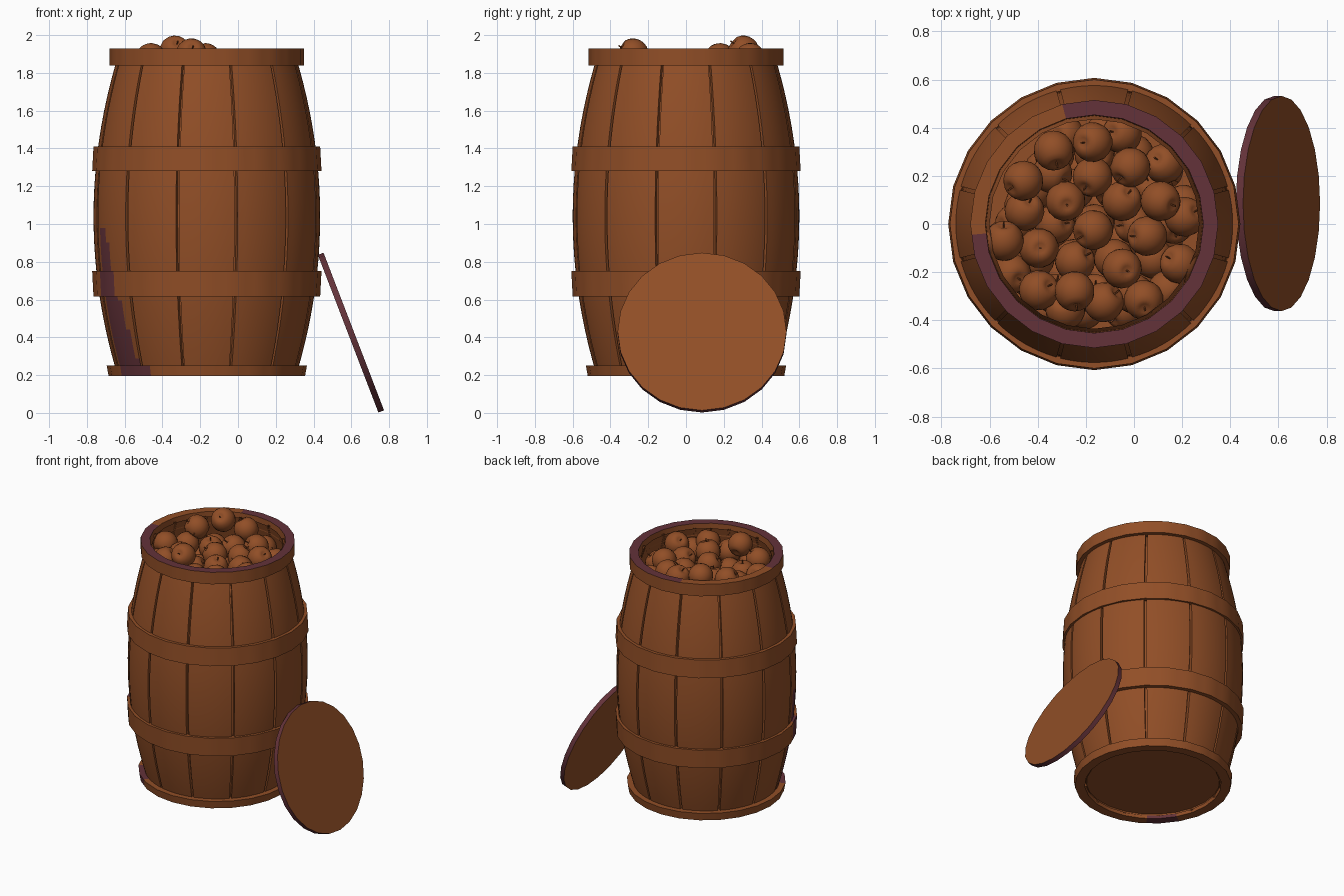
import bpy, bmesh, math, random
from mathutils import Vector, Matrix, Euler

if "Cube" in bpy.data.objects:
    bpy.data.objects.remove(bpy.data.objects["Cube"])

random.seed(4)
CX = -0.165  # barrel axis


def material(name, col):
    m = bpy.data.materials.new(name)
    m.diffuse_color = (*col, 1)
    m.use_nodes = True
    m.node_tree.nodes["Principled BSDF"].inputs["Base Color"].default_value = m.diffuse_color
    return m


BROWN = material("warm_brown", (0.285, 0.077, 0.020))
PURPLE = material("dark_plum", (0.125, 0.032, 0.041))


def finish(name, bm, rule=None, angle=32):
    """Turn a bmesh into an object; rule(face) gives the material index."""
    bmesh.ops.recalc_face_normals(bm, faces=bm.faces)
    bm.normal_update()
    for f in bm.faces:
        f.material_index = 1 if rule and rule(f) else 0
    me = bpy.data.meshes.new(name)
    bm.to_mesh(me)
    bm.free()
    me.materials.append(BROWN)
    me.materials.append(PURPLE)
    ob = bpy.data.objects.new(name, me)
    bpy.context.collection.objects.link(ob)
    bpy.ops.object.select_all(action='DESELECT')
    ob.select_set(True)
    bpy.context.view_layer.objects.active = ob
    bpy.ops.object.shade_smooth_by_angle(angle=math.radians(angle))
    return ob


def bulge(z):
    """Outer radius of the staves at a height."""
    return 0.60 - 0.115 * ((z - 1.04) / 0.8) ** 2


def azimuth(p):
    return math.degrees(math.atan2(p.y, p.x - CX)) % 360


def front_left(p):
    """Degrees from the front towards the left side."""
    return (270 - azimuth(p)) % 360


def stain(f):
    """Plum streak on the lower front-left of the barrel."""
    p = f.calc_center_median()
    if p.z > 1.0:
        return False
    return 47 + (p.z - 0.25) * 24 < front_left(p) < 70


def lathe(name, profile, rule=None, sides=24, sub=3, closed=True):
    """Faceted ring around the barrel axis; each side is split for colouring."""
    bm = bmesh.new()
    cols = []
    for i in range(sides):
        for s in range(sub):
            a, b = (math.tau * (i + k) / sides for k in (0, 1))
            t = s / sub
            c = math.cos(a) * (1 - t) + math.cos(b) * t
            d = math.sin(a) * (1 - t) + math.sin(b) * t
            cols.append([bm.verts.new((CX + r * c, r * d, z)) for r, z in profile])
    n = len(profile)
    for i, c in enumerate(cols):
        d = cols[(i + 1) % len(cols)]
        for j in range(n if closed else n - 1):
            k = (j + 1) % n
            bm.faces.new((c[j], d[j], d[k], c[k]))
    return finish(name, bm, rule)


# Twelve bulging staves with narrow gaps
def stave(index):
    bm = bmesh.new()
    segs, rows = 8, 22
    half = math.radians(14.2)
    mid = math.radians(30 * index)
    grid = []
    for j in range(rows + 1):
        z = 0.21 + (1.90 - 0.21) * j / rows
        r = bulge(z)
        pts = [(r - 0.035, -half)]
        pts += [(r, -half + 2 * half * i / segs) for i in range(segs + 1)]
        pts += [(r - 0.035, half)]
        grid.append([bm.verts.new((CX + q * math.cos(mid + a), q * math.sin(mid + a), z))
                     for q, a in pts])
    for lo, hi in zip(grid, grid[1:]):
        for i in range(len(lo) - 1):
            bm.faces.new((lo[i], lo[i + 1], hi[i + 1], hi[i]))
    return finish(f"stave_{index + 1}", bm, stain)


for i in range(12):
    stave(i)

# Inner wall behind the gaps
heights = [0.21 + 1.69 * j / 12 for j in range(13)]
lathe("inner_wall", [(bulge(z) - 0.032, z) for z in heights], sub=1, closed=False)

# Middle hoops
lathe("upper_hoop", [(0.57, 1.28), (0.607, 1.28), (0.60, 1.41), (0.57, 1.41)])
lathe("lower_hoop", [(0.56, 0.615), (0.60, 0.615), (0.607, 0.75), (0.57, 0.75)], stain)


# Top rim, plum on top apart from the back-left part
def rim_rule(f):
    p = f.calc_center_median()
    return f.normal.z > 0.5 and not 104 < azimuth(p) < 186


lathe("top_rim", [(0.45, 1.84), (0.515, 1.84), (0.515, 1.928), (0.453, 1.928)], rim_rule)


# Bottom rim, with the end of the streak
def foot_rule(f):
    return 34 < front_left(f.calc_center_median()) < 60


lathe("bottom_rim", [(0.455, 0.195), (0.52, 0.195), (0.53, 0.25), (0.455, 0.25)], foot_rule)


def disc(name, radius, depth, matrix, rule=None):
    bm = bmesh.new()
    bmesh.ops.create_cone(bm, cap_ends=True, segments=24, radius1=radius,
                          radius2=radius, depth=depth)
    ob = finish(name, bm, rule)
    ob.matrix_world = matrix
    return ob


disc("barrel_bottom", 0.465, 0.02, Matrix.Translation((CX, 0, 0.235)))

# Lid leaning on the right side, with a plum edge
disc("lid", 0.447, 0.032,
     Matrix.Translation((0.598, 0.085, 0.425)) @ Matrix.Rotation(math.radians(69), 4, 'Y'),
     lambda f: abs(f.normal.z) < 0.5)


# Apples: one dimpled mesh with a stem, reused with random turns
def apple_mesh():
    bm = bmesh.new()
    bmesh.ops.create_uvsphere(bm, u_segments=16, v_segments=12, radius=0.083)
    for v in bm.verts:
        rad = math.hypot(v.co.x, v.co.y)
        dip = max(0, 1 - rad / 0.035)
        v.co.z -= math.copysign(0.022 * dip, v.co.z)
    bmesh.ops.create_cone(bm, cap_ends=True, segments=5, radius1=0.003, radius2=0.004,
                          depth=0.035, matrix=Matrix.Translation((0, 0, 0.072)))
    ob = finish("apple", bm, angle=60)
    me = ob.data
    bpy.data.objects.remove(ob)
    return me


apple = apple_mesh()
count = 0


def add_apple(x, y, z, tilt=1.0):
    global count
    count += 1
    ob = bpy.data.objects.new(f"apple_{count}", apple)
    ob.location = (x, y, z)
    ob.rotation_euler = (random.uniform(-tilt, tilt), random.uniform(-tilt, tilt),
                         random.uniform(0, 6.28))
    bpy.context.collection.objects.link(ob)


# Heap of apples by height
heap = {
    1.915: [(-0.334, 0.305)],
    1.90: [(-0.247, -0.28)],
    1.875: [(-0.46, 0.18), (-0.172, 0.34)],
    1.83: [(-0.17, -0.025), (-0.015, 0.235), (0.11, 0.095), (0.04, -0.315),
           (-0.54, -0.07), (-0.05, -0.185), (0.19, -0.165), (-0.395, -0.275)],
    1.80: [(-0.172, 0.195), (-0.455, 0.055), (-0.285, 0.095), (-0.05, 0.095),
           (0.055, -0.05), (-0.395, -0.10), (-0.125, -0.325)],
    1.76: [(-0.05, 0.375), (0.125, 0.25), (0.21, 0.03), (-0.245, -0.155),
           (-0.51, -0.205), (-0.285, -0.355), (0.14, -0.275), (-0.34, 0.21)],
}
for z, spots in heap.items():
    for x, y in spots:
        add_apple(x, y, z)

# Packed layers underneath
for z, shift in ((1.67, 0.0), (1.54, 0.08)):
    for row in range(-3, 4):
        for col in range(-3, 4):
            x = col * 0.165 + (row % 2) * 0.082 + shift * 0.5
            y = row * 0.145 + shift
            if math.hypot(x, y) < 0.415:
                add_apple(CX + x, y, z + random.uniform(-0.02, 0.02))
